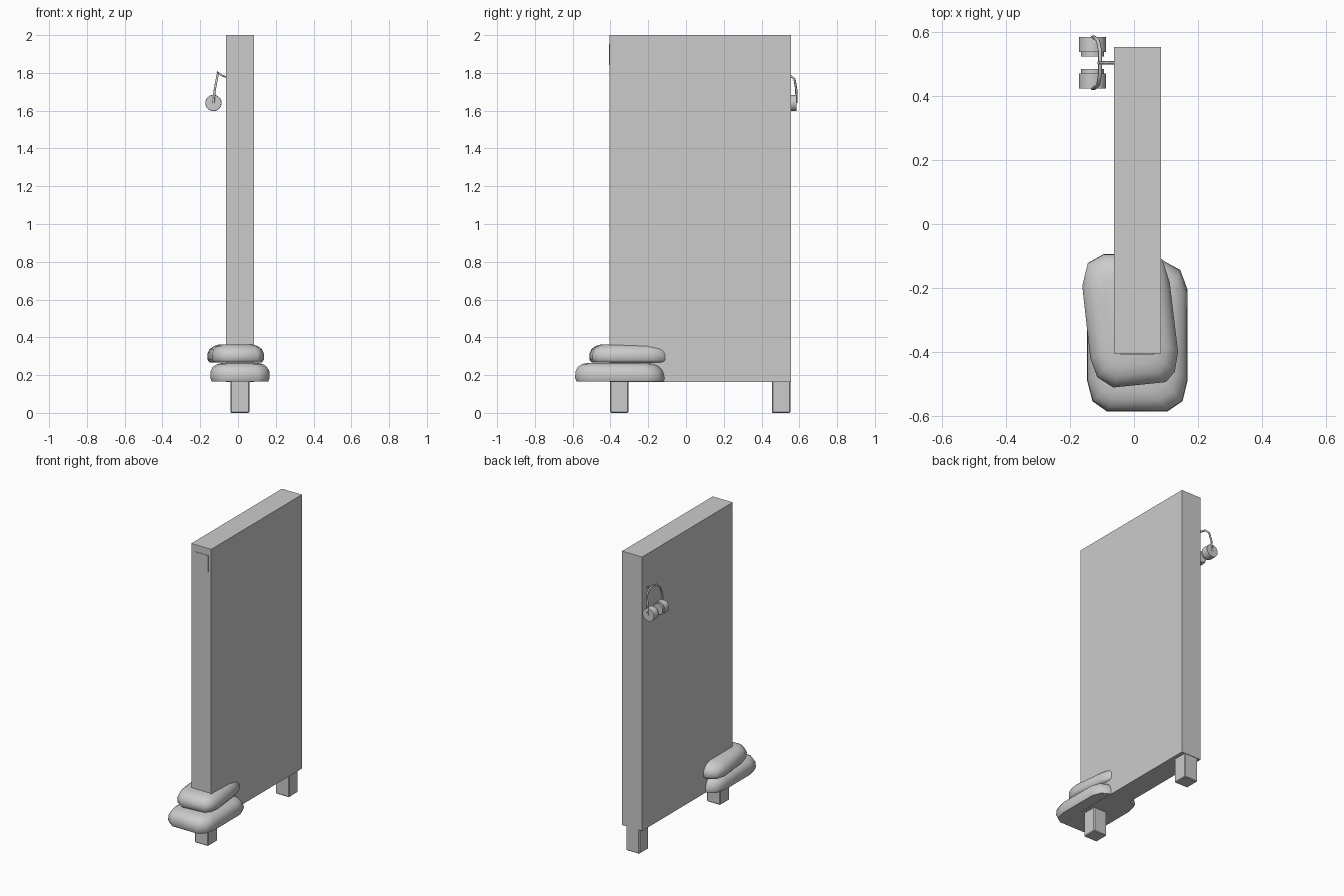
import bpy, bmesh, math
from mathutils import Vector

if "Cube" in bpy.data.objects:
    bpy.data.objects.remove(bpy.data.objects["Cube"])


def finish(name, bm, smooth=None):
    bmesh.ops.recalc_face_normals(bm, faces=bm.faces)
    me = bpy.data.meshes.new(name)
    bm.to_mesh(me)
    bm.free()
    ob = bpy.data.objects.new(name, me)
    bpy.context.collection.objects.link(ob)
    if smooth:
        bpy.ops.object.select_all(action='DESELECT')
        ob.select_set(True)
        bpy.context.view_layer.objects.active = ob
        bpy.ops.object.shade_smooth_by_angle(angle=math.radians(smooth))
    return ob


def box(name, lo, hi, bevel=0):
    bm = bmesh.new()
    bmesh.ops.create_cube(bm, size=1)
    for v in bm.verts:
        v.co = [lo[i] + (v.co[i] + 0.5) * (hi[i] - lo[i]) for i in range(3)]
    if bevel:
        bmesh.ops.bevel(bm, geom=bm.edges[:], offset=bevel, segments=1, affect='EDGES')
    return finish(name, bm)


def loft(name, rings, smooth):
    bm = bmesh.new()
    loops = [[bm.verts.new(p) for p in r] for r in rings]
    for a, b in zip(loops, loops[1:]):
        for i in range(len(a)):
            j = (i + 1) % len(a)
            bm.faces.new((a[i], a[j], b[j], b[i]))
    bm.faces.new(loops[0][::-1])
    bm.faces.new(loops[-1])
    return finish(name, bm, smooth)


def sandbag(name, outline, levels, lean):
    # each level is (height, inset, lean amount) of the rounded outline
    xs, ys = zip(*outline)
    cx, cy = (min(xs) + max(xs)) / 2, (min(ys) + max(ys)) / 2
    hx, hy = max(xs) - cx, max(ys) - cy
    z0, z1 = levels[0][0], levels[-1][0]
    rings = []
    for z, d in levels:
        ring = []
        for x, y in outline:
            yy = cy + (y - cy) * (hy - d) / hy
            if y > cy:
                yy -= lean * (z - z0) / (z1 - z0)
            ring.append((cx + (x - cx) * (hx - d) / hx, yy, z))
        rings.append(ring)
    return loft(name, rings, 60)


def wire(name, pts, radius):
    cu = bpy.data.curves.new(name, 'CURVE')
    cu.dimensions = '3D'
    cu.bevel_depth = radius
    cu.bevel_resolution = 1
    cu.use_fill_caps = True
    sp = cu.splines.new('POLY')
    sp.points.add(len(pts) - 1)
    for p, co in zip(sp.points, pts):
        p.co = (*co, 1)
    ob = bpy.data.objects.new(name, cu)
    bpy.context.collection.objects.link(ob)
    return ob


# Panel, label plate and feet
box("wall_panel", (-0.063, -0.405, 0.163), (0.085, 0.555, 2.0))
box("label_plate", (-0.043, -0.408, 1.843), (0.063, -0.40, 1.953))
for name, y in (("front_foot", -0.402), ("rear_foot", 0.455)):
    box(name, (-0.04, y, 0.0), (0.06, y + 0.097, 0.17), 0.005)

# Two stacked sandbags
lower = [(-0.085, -0.587), (0.105, -0.587), (0.152, -0.555), (0.168, -0.49),
         (0.167, -0.2), (0.145, -0.14), (0.09, -0.11), (-0.085, -0.11),
         (-0.13, -0.14), (-0.147, -0.21), (-0.147, -0.49), (-0.13, -0.555)]
sandbag("lower_sandbag", lower,
        [(0.165, 0.008), (0.185, 0), (0.22, 0.002), (0.243, 0.014),
         (0.258, 0.036), (0.265, 0.065)], 0.02)
upper = [(-0.065, -0.512), (0.10, -0.495), (0.128, -0.462), (0.138, -0.40),
         (0.112, -0.18), (0.09, -0.11), (0.06, -0.094), (-0.095, -0.092),
         (-0.145, -0.12), (-0.162, -0.19), (-0.137, -0.42), (-0.115, -0.48)]
sandbag("upper_sandbag", upper,
        [(0.267, 0.012), (0.28, 0.001), (0.312, 0), (0.338, 0.012),
         (0.354, 0.034), (0.363, 0.065)], 0.008)

# Wall hook and headset hanging from it
Y, X, Z = 0.505, -0.13, 1.641
wire("hook", [(-0.06, Y, 1.777), (-0.088, Y, 1.788), (-0.112, Y, 1.806)], 0.005)
half = [(-0.13, 0.08, 1.64), (-0.123, 0.079, 1.71), (-0.113, 0.07, 1.765), (-0.107, 0.04, 1.793)]
band = [(x, Y + d, z) for x, d, z in half] + [(-0.106, Y, 1.799)]
band += [(x, Y - d, z) for x, d, z in reversed(half)]
wire("headband", band, 0.006)


# Earpieces: wide shell outside, narrower pad inside
def disc(y, r):
    return [(X + r * math.cos(a), y, Z + r * math.sin(a))
            for a in (math.tau * i / 24 for i in range(24))]


for side, s in (("left", 1), ("right", -1)):
    loft(side + "_earpiece",
         [disc(Y + s * d, r) for d, r in
          ((0.081, 0.042), (0.034, 0.043), (0.034, 0.036), (0.020, 0.036))], 30)
